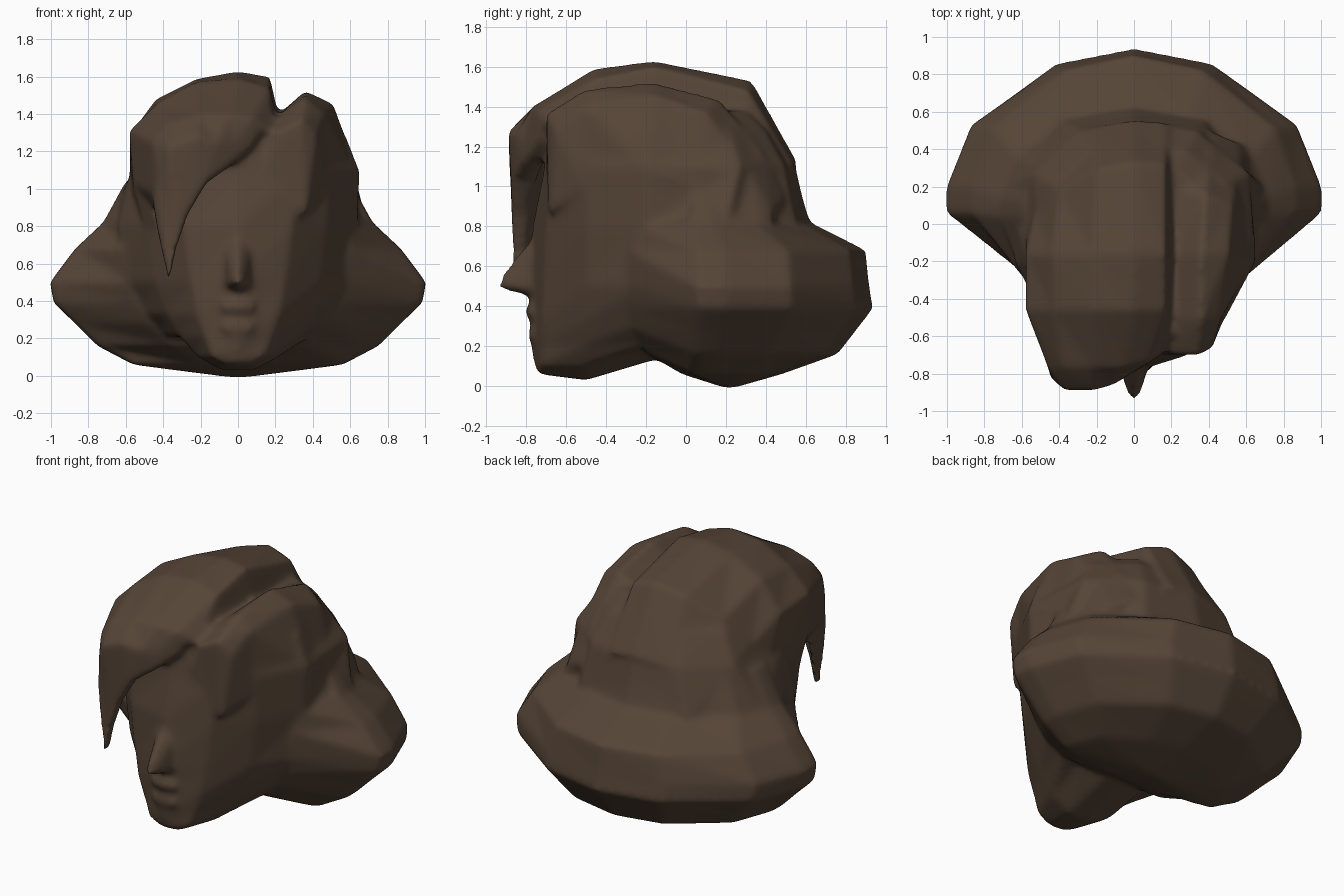
import bpy, bmesh

mat = bpy.data.materials.new("dark brown")
mat.diffuse_color = (0.092, 0.059, 0.038, 1)
parts = []


def finish(name, bm):
    bmesh.ops.recalc_face_normals(bm, faces=bm.faces)
    me = bpy.data.meshes.new(name)
    bm.to_mesh(me)
    bm.free()
    me.materials.append(mat)
    ob = bpy.data.objects.new(name, me)
    bpy.context.collection.objects.link(ob)
    parts.append(ob)


def loft(name, rows):
    """Skin a series of closed rings with quads and cap both ends."""
    bm = bmesh.new()
    vs = [[bm.verts.new(p) for p in r] for r in rows]
    n = len(rows[0])
    for a, b in zip(vs, vs[1:]):
        for i in range(n):
            j = (i + 1) % n
            bm.faces.new((a[i], a[j], b[j], b[i]))
    for end in (vs[0], vs[-1]):
        bmesh.ops.triangulate(bm, faces=[bm.faces.new(end)])
    finish(name, bm)


def full(half):
    """Half outline from front centre to back centre -> whole ring."""
    return half + [(-x, y, z) for x, y, z in reversed(half[1:-1])]


# head: z, front y, then cheek, temple, side, rear (x, y), back y
levels = [
    (0.05, -0.74, 0.06, -0.73, 0.09, -0.50, 0.08, -0.15, 0.06, 0.05, 0.1),
    (0.12, -0.76, 0.14, -0.73, 0.22, -0.50, 0.25, -0.17, 0.2, 0.1, 0.2),
    (0.21, -0.78, 0.18, -0.72, 0.31, -0.50, 0.40, -0.17, 0.4, 0.15, 0.3),
    (0.33, -0.78, 0.22, -0.72, 0.38, -0.50, 0.53, -0.18, 0.5, 0.2, 0.4),
    (0.50, -0.79, 0.25, -0.71, 0.44, -0.50, 0.62, -0.21, 0.64, 0.2, 0.5),
    (0.80, -0.77, 0.29, -0.70, 0.48, -0.50, 0.64, -0.20, 0.70, 0.2, 0.62),
    (1.10, -0.71, 0.34, -0.67, 0.49, -0.50, 0.65, -0.20, 0.62, 0.27, 0.55),
    (1.28, -0.68, 0.36, -0.65, 0.46, -0.50, 0.58, -0.20, 0.50, 0.22, 0.44),
    (1.38, -0.60, 0.30, -0.58, 0.38, -0.45, 0.45, -0.20, 0.40, 0.15, 0.33),
]
rows = []
for z, f, *m, b in levels:
    half = [(0, f, z)] + [(m[i], m[i + 1], z) for i in range(0, 8, 2)]
    ring = full(half + [(m[6] * 0.55, b * 0.9, z), (0, b, z)])
    if z > 0.9:  # the side under the fringe is narrower
        ring = [(x * 0.87 if x < 0 else x, y, z) for x, y, z in ring]
    if z < 0.15:  # underside rises towards the neck
        ring = [(x, y, z - 0.02 + max(0, y + 0.5) * 0.3) for x, y, z in ring]
        if z < 0.1:
            ring = [(x, y, z + 0.03 * (y < -0.6)) for x, y, z in ring]
    rows.append(ring)
loft("head", rows)

# nose
bm = bmesh.new()
for p in [(0, -0.70, 0.82), (0, -0.84, 0.67), (0, -0.93, 0.55), (0, -0.94, 0.485), (0, -0.70, 0.43),
          (0.10, -0.70, 0.47), (-0.10, -0.70, 0.47), (0.03, -0.92, 0.50), (-0.03, -0.92, 0.50),
          (0.08, -0.70, 0.74), (-0.08, -0.70, 0.74)]:
    bm.verts.new(p)
bmesh.ops.convex_hull(bm, input=bm.verts)
finish("nose", bm)

# lips
bm = bmesh.new()
for z, depth in ((0.37, 0.035), (0.26, 0.02)):
    new = bmesh.ops.create_uvsphere(bm, u_segments=10, v_segments=6, radius=1)["verts"]
    for v in new:
        v.co = (v.co.x * 0.10, v.co.y * depth - 0.77, v.co.z * 0.045 + z)
finish("lips", bm)

# flared back hair: z, width scale, depth scale, front x, front y
outline = [(1, 0.06), (1, 0.2), (0.87, 0.53), (0.42, 0.85)]
rows = []
for z, sx, sy, fx, fy in [(1.04, 0.60, 0.6, 0.40, -0.05), (0.82, 0.72, 0.67, 0.60, -0.25),
                          (0.68, 0.87, 0.97, 0.60, -0.28), (0.50, 1.005, 0.99, 0.58, -0.28),
                          (0.39, 0.985, 1.01, 0.54, -0.27), (0.28, 0.87, 0.92, 0.48, -0.25),
                          (0.16, 0.75, 0.82, 0.36, -0.19), (0.06, 0.56, 0.52, 0.2, -0.02),
                          (-0.01, 0.03, 0.26, 0.01, 0.20)]:
    half = [(0, fy, z), (fx, fy, z)]
    half += [(x * sx, max(y * sy, fy + 0.01), z) for x, y in outline] + [(0, 0.93 * sy, z)]
    rows.append(full(half))
loft("back_hair", rows)

# side lock right of the parting: y, then (x, z) across
rows = []
for y, *s in [(-0.70, 0.13, 1.05, 0.20, 1.30, 0.34, 1.37, 0.42, 1.28, 0.36, 0.85),
              (-0.51, 0.16, 1.25, 0.23, 1.40, 0.36, 1.49, 0.46, 1.40, 0.48, 1.00),
              (-0.16, 0.16, 1.30, 0.23, 1.41, 0.36, 1.525, 0.51, 1.455, 0.655, 1.06),
              (0.18, 0.16, 1.25, 0.24, 1.38, 0.38, 1.44, 0.53, 1.37, 0.64, 1.0),
              (0.42, 0.16, 1.10, 0.28, 1.17, 0.42, 1.17, 0.56, 1.07, 0.64, 0.80),
              (0.53, 0.16, 0.90, 0.28, 0.95, 0.42, 0.93, 0.56, 0.87, 0.64, 0.70)]:
    row = []
    for i in range(0, 10, 2):
        yy = y
        if y < -0.6:
            yy += 0.5 * max(0, s[i] - 0.34)
        elif y > 0:
            yy -= 0.45 * max(0, s[i] - 0.35)
        row.append((s[i], yy, s[i + 1]))
    rows.append(row)
loft("side_lock", rows)

# swept top hair ending in the pointed fringe:
# y, then inner offset in y and z, inner width, then (x, z) across
rows = []
for y, dy, dz, w, *s in [
    (0.56, -0.2, 0.1, 0.8, -0.60, 0.78, -0.52, 0.9, -0.40, 1.0, -0.22, 1.10, 0, 1.12, 0.18, 1.10, 0.24, 1.0),
    (0.33, -0.1, 0.3, 0.8, -0.58, 0.85, -0.53, 1.15, -0.40, 1.34, -0.20, 1.48, 0, 1.53, 0.17, 1.48, 0.23, 1.25),
    (-0.16, 0, 0.3, 0.8, -0.57, 0.95, -0.58, 1.29, -0.44, 1.48, -0.22, 1.59, 0, 1.63, 0.17, 1.60, 0.22, 1.38),
    (-0.46, 0, 0.3, 0.8, -0.56, 1.02, -0.58, 1.31, -0.43, 1.46, -0.22, 1.57, 0, 1.59, 0.17, 1.54, 0.21, 1.35),
    (-0.77, 0.15, 0.1, 0.9, -0.46, 0.98, -0.46, 1.25, -0.38, 1.35, -0.22, 1.40, -0.05, 1.40, 0.08, 1.38, 0.19, 1.30),
    (-0.89, 0.2, 0.0, 1.0, -0.45, 0.90, -0.43, 1.1, -0.37, 1.22, -0.22, 1.28, -0.11, 1.25, -0.02, 1.24, 0.12, 1.30),
    (-0.87, 0.06, 0.0, 1.0, -0.43, 0.78, -0.37, 0.50, -0.33, 0.68, -0.27, 0.86, -0.17, 1.03, -0.04, 1.12, 0.08, 1.22),
]:
    outer, inner = [], []
    for i in range(0, 14, 2):
        x, z = s[i], s[i + 1]
        front = -0.89 + 0.62 * max(0, x + 0.16) + max(0, -0.38 - x)
        yy = max(y, front)
        if y > 0.3:  # round the back of the crown
            yy -= (0.9 if x < 0 else 0.5) * x * x
        outer.append((x, yy, z))
        inner.append(((x + 0.17) * w - 0.17, yy + dy, z - dz))
    rows.append(outer + inner[::-1])
loft("swept_fringe", rows)

# fuse all parts into one skin and soften the joins
bpy.ops.object.select_all(action='DESELECT')
for ob in parts:
    ob.select_set(True)
head = parts[0]
bpy.context.view_layer.objects.active = head
bpy.ops.object.join()
head.name = "head_with_hair"
fuse = head.modifiers.new("fuse", 'REMESH')
fuse.mode = 'VOXEL'
fuse.voxel_size = 0.017
fuse.use_smooth_shade = True
soft = head.modifiers.new("soften", 'SMOOTH')
soft.factor = 0.5
soft.iterations = 14
